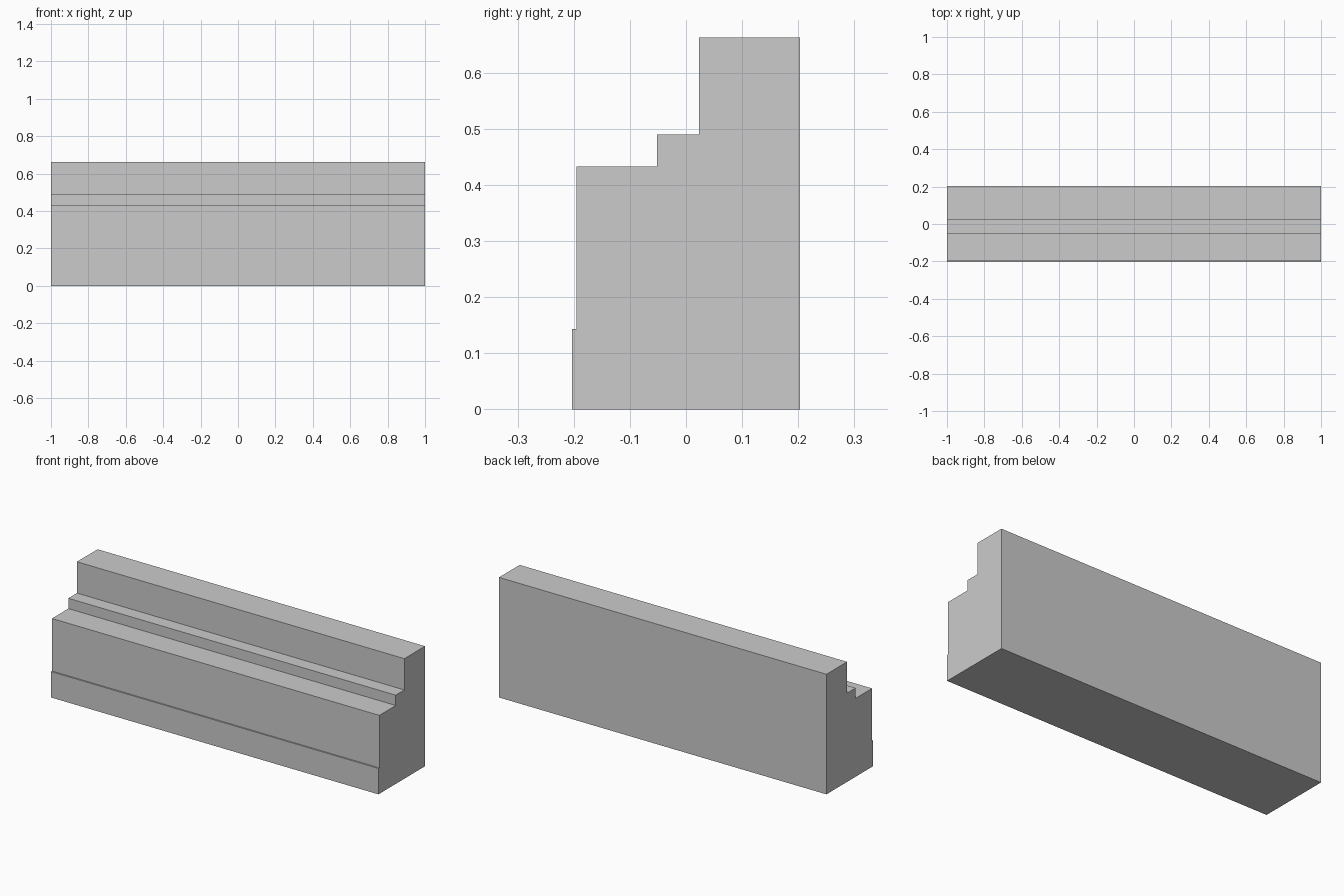
import bpy
import bmesh

if "Cube" in bpy.data.objects:
    bpy.data.objects.remove(bpy.data.objects["Cube"])

# Stepped side profile as (y, z), counter-clockwise seen from +x
PROFILE = [
    (-0.203, 0.0), (0.203, 0.0), (0.203, 0.663), (0.023, 0.663),
    (0.023, 0.490), (-0.052, 0.490), (-0.052, 0.433), (-0.195, 0.433),
    (-0.195, 0.143), (-0.203, 0.143),
]
LENGTH = 2.0


def extrude_profile(name, profile, length):
    bm = bmesh.new()
    verts = [bm.verts.new((-length / 2, y, z)) for y, z in profile]
    face = bm.faces.new(verts)
    result = bmesh.ops.extrude_face_region(bm, geom=[face], use_keep_orig=True)
    moved = [v for v in result["geom"] if isinstance(v, bmesh.types.BMVert)]
    bmesh.ops.translate(bm, verts=moved, vec=(length, 0, 0))
    bmesh.ops.recalc_face_normals(bm, faces=bm.faces[:])
    mesh = bpy.data.meshes.new(name)
    bm.to_mesh(mesh)
    bm.free()
    obj = bpy.data.objects.new(name, mesh)
    bpy.context.collection.objects.link(obj)
    return obj


# Wall block: low plinth, ledge, small step and tall back
extrude_profile("stepped_wall", PROFILE, LENGTH)
